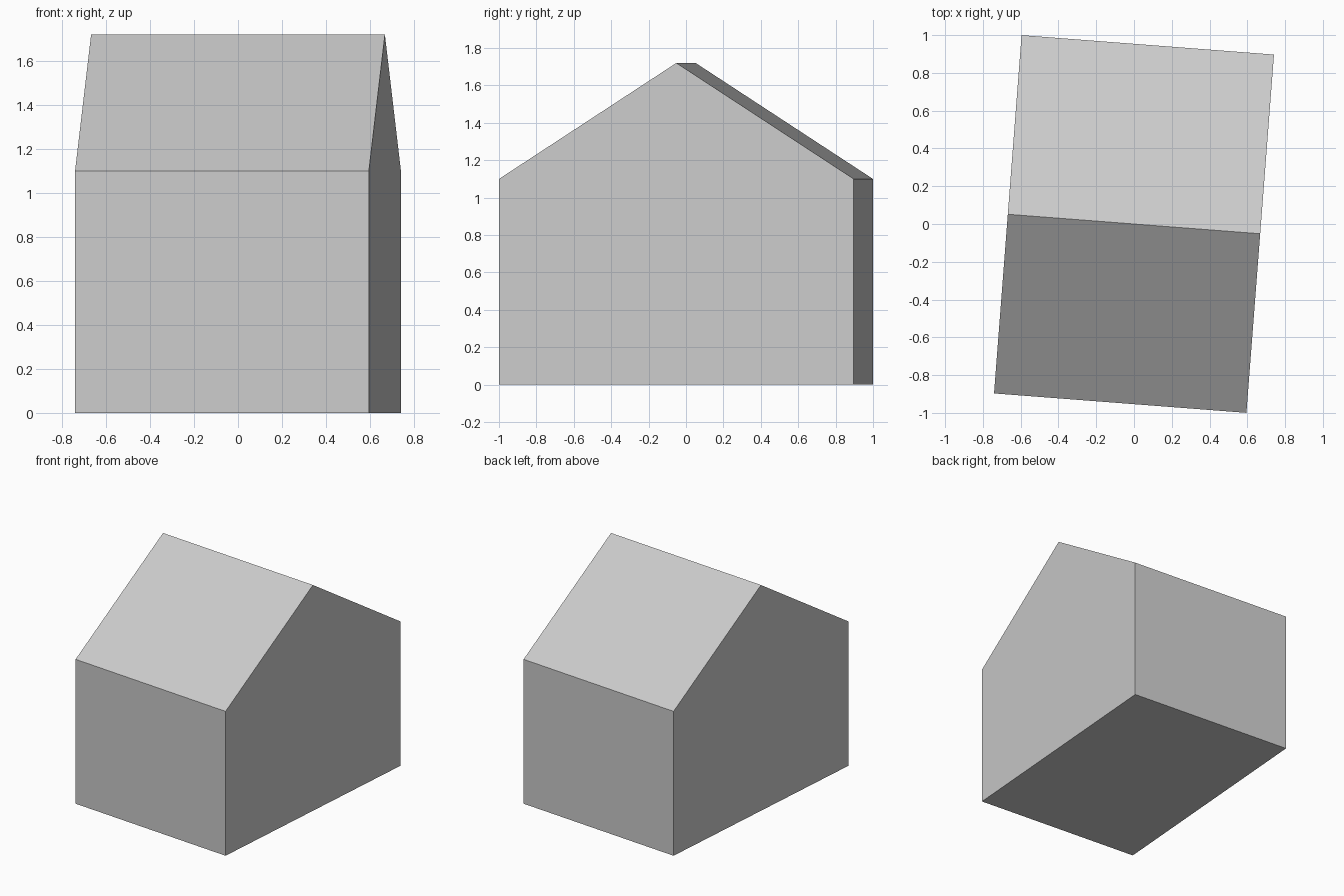
import bpy
import bmesh
import math
from mathutils import Vector

cube = bpy.data.objects.get("Cube")
if cube:
    bpy.data.objects.remove(cube, do_unlink=True)

HALF_WIDTH, HALF_DEPTH = 0.67, 0.951
EAVE, RIDGE = 1.1, 1.72
TURN = math.radians(-4.4)

# Plain grey material
grey = bpy.data.materials.new("light_grey")
grey.use_nodes = True
colour = (0.6, 0.6, 0.6, 1)
grey.diffuse_color = colour
grey.node_tree.nodes["Principled BSDF"].inputs["Base Color"].default_value = colour

# Gable profile, extruded along the ridge
profile = [(-HALF_DEPTH, 0), (HALF_DEPTH, 0), (HALF_DEPTH, EAVE),
           (0, RIDGE), (-HALF_DEPTH, EAVE)]
bm = bmesh.new()
gable = bm.faces.new([bm.verts.new((-HALF_WIDTH, y, z)) for y, z in profile])
ext = bmesh.ops.extrude_face_region(bm, geom=[gable], use_keep_orig=True)
far_side = [v for v in ext["geom"] if isinstance(v, bmesh.types.BMVert)]
bmesh.ops.translate(bm, verts=far_side, vec=Vector((2 * HALF_WIDTH, 0, 0)))
bmesh.ops.recalc_face_normals(bm, faces=bm.faces)

# Gabled house body, turned slightly on its base
mesh = bpy.data.meshes.new("gabled_house")
bm.to_mesh(mesh)
bm.free()
mesh.materials.append(grey)
house = bpy.data.objects.new("gabled_house", mesh)
house.rotation_euler.z = TURN
bpy.context.collection.objects.link(house)
